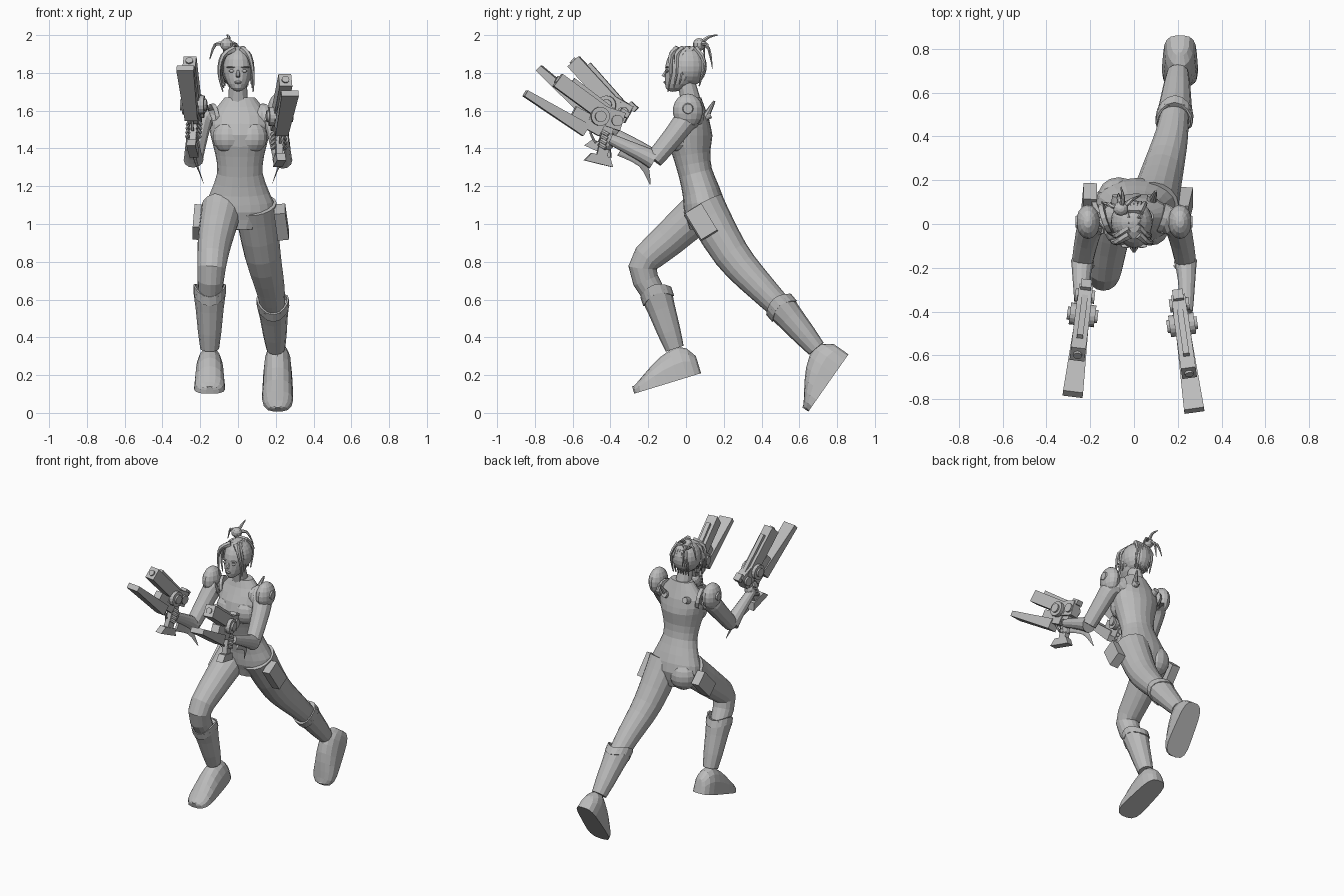
import bpy, bmesh
from math import sin, cos, pi, radians, sqrt
from mathutils import Vector, Matrix

default_cube = bpy.data.objects.get("Cube")
if default_cube:
    bpy.data.objects.remove(default_cube, do_unlink=True)

shade = (.5, .5, .5, 1)
grey = bpy.data.materials.new("plain_grey")
grey.use_nodes = True
grey.diffuse_color = shade
grey.node_tree.nodes["Principled BSDF"].inputs["Base Color"].default_value = shade
WORLD = Matrix.Identity(4)
SIDES = {"left": 1, "right": -1}


def finish(name, bm, matrix=WORLD):
    bmesh.ops.transform(bm, matrix=matrix, verts=bm.verts)
    bmesh.ops.recalc_face_normals(bm, faces=bm.faces)
    mesh = bpy.data.meshes.new(name)
    bm.to_mesh(mesh)
    bm.free()
    mesh.materials.append(grey)
    obj = bpy.data.objects.new(name, mesh)
    bpy.context.collection.objects.link(obj)
    return obj


def bridge(bm, loops, capped=True):
    """Join equal closed loops of vertices with quads."""
    for lower, upper in zip(loops, loops[1:]):
        for k in range(len(lower)):
            bm.faces.new((lower[k - 1], lower[k], upper[k], upper[k - 1]))
    if capped:
        bm.faces.new(loops[0])
        bm.faces.new(loops[-1])


def smooth_path(points, steps):
    """Pass a smooth curve through the given points."""
    points = [Vector(p) for p in points]
    padded = [points[0]] + points + [points[-1]]
    path = []
    for before, a, b, after in zip(padded, padded[1:], padded[2:], padded[3:]):
        for k in range(steps):
            t = k / steps
            leave, arrive = (b - before) / 2, (after - a) / 2
            curve = a + leave * t + (3 * (b - a) - 2 * leave - arrive) * t ** 2
            path.append(curve + (2 * (a - b) + leave + arrive) * t ** 3)
    return path + [points[-1]]


def skin(name, centres, widths, depths, sides=14, matrix=WORLD):
    """Cover a path with oval rings; four sides make a box section."""
    bm = bmesh.new()
    grow, turn = (sqrt(2), pi / 4) if sides == 4 else (1, 0)
    loops = []
    for i, (centre, width, depth) in enumerate(zip(centres, widths, depths)):
        tangent = (centres[min(i + 1, len(centres) - 1)] - centres[max(i - 1, 0)]).normalized()
        reference = Vector((0, 1, 0)) if abs(tangent.x) > .9 else Vector((1, 0, 0))
        across = (reference - tangent * reference.dot(tangent)).normalized()
        deep = tangent.cross(across)
        angles = [2 * pi * k / sides + turn for k in range(sides)]
        loops.append([bm.verts.new(centre + grow * (across * width * cos(a) + deep * depth * sin(a)))
                      for a in angles])
    bridge(bm, loops)
    return finish(name, bm, matrix)


def limb(name, path, start, end, sides=12, steps=3, flatten=1, matrix=WORLD):
    """Round tube along a path, tapering evenly from the start radius to the end radius."""
    centres = smooth_path(path, steps)
    last = len(centres) - 1
    radii = [start + (end - start) * i / last for i in range(last + 1)]
    return skin(name, centres, [r * flatten for r in radii], radii, sides, matrix)


def box(name, start, end, width, height, matrix=WORLD, end_width=None, end_height=None):
    return skin(name, [Vector(start), Vector(end)], [width, end_width or width],
                [height, end_height or height], sides=4, matrix=matrix)


def ball(name, centre, radii, matrix=WORLD, shape=None, keep=None, segments=14):
    bm = bmesh.new()
    bmesh.ops.create_uvsphere(bm, u_segments=segments, v_segments=segments // 2 + 2, radius=1)
    if shape:
        for vert in bm.verts:
            vert.co = shape(vert.co)
    scale = Matrix.Diagonal((*radii, 1))
    bmesh.ops.transform(bm, matrix=Matrix.Translation(centre) @ scale, verts=bm.verts)
    if keep:
        unwanted = [face for face in bm.faces if not keep(face.calc_center_median())]
        bmesh.ops.delete(bm, geom=unwanted, context='FACES')
    return finish(name, bm, matrix)


def placed(location, pitch, yaw=0):
    """Local -y becomes the forward direction, raised by pitch and turned by yaw."""
    turn = Matrix.Rotation(radians(yaw), 4, 'Z') @ Matrix.Rotation(radians(-pitch), 4, 'X')
    return Matrix.Translation(location) @ turn


# Torso: evenly spaced (depth position, half width, half depth) sections from crotch to neck
sections = [(.1, .1, .08), (.1, .185, .11), (.08, .155, .1), (.05, .12, .09),
            (.03, .13, .1), (.02, .155, .12), (.03, .16, .09), (.03, .08, .05)]
sections = smooth_path(sections, steps=2)
skin("torso", [Vector((.01, s.x, .97 + .05 * i)) for i, s in enumerate(sections)],
     [s.y for s in sections], [s.z for s in sections], sides=20)
limb("neck", [(0, .03, 1.63), (0, 0, 1.76)], start=.055, end=.045)
for tag, side in SIDES.items():
    ball(tag + "_chest", (.01 + side * .062, -.03, 1.46), (.085, .07, .085))
    ball(tag + "_seat", (.01 + side * .08, .13, 1.05), (.095, .085, .1))
    limb(tag + "_back_port", [(side * .08, .08, 1.56), (side * .08, .13, 1.58)], start=.025, end=.02, steps=1)
limb("left_back_spike", [(.08, .1, 1.56), (.1, .15, 1.65)], start=.022, end=.006, sides=8)

# Legs
limb("right_leg", [(-.085, .09, 1.08), (-.12, -.09, .92), (-.14, -.23, .77), (-.15, -.14, .58)],
     start=.11, end=.058, sides=16)
limb("left_leg", [(.09, .09, 1.1), (.13, .24, .84), (.17, .4, .66), (.19, .54, .52)],
     start=.115, end=.058, sides=16)


def boot(tag, top, ankle):
    limb(tag + "_boot", [top, ankle], start=.086, end=.05, sides=12)
    # Open collar, lifted at both sides of the leg
    bm = bmesh.new()
    axis = (Vector(top) - Vector(ankle)).normalized()
    across = Vector((1, 0, 0))
    deep = axis.cross(across)
    loops = []
    for height in (-.03, .02):
        loops.append([])
        for k in range(16):
            a = 2 * pi * k / 16
            outward = (across * cos(a) + deep * sin(a)) * .086
            loops[-1].append(bm.verts.new(Vector(top) + outward + axis * (height + .02 * cos(2 * a))))
    bridge(bm, loops, capped=False)
    collar = finish(tag + "_boot_collar", bm)
    collar.modifiers.new("thickness", 'SOLIDIFY').thickness = .01


def foot(tag, heel, pitch):
    # Half-oval sections above a flat rounded sole, from heel to toe
    bm = bmesh.new()
    loops = []
    for i in range(11):
        t = (1 - cos(pi * i / 10)) / 2
        width = .02 + (.05 + .018 * t) * (1 - abs(2 * t - 1) ** 5) ** .5
        height = max(.04, .17 * cos(1.5 * (t - .2)) ** 1.6 * min(1, .6 + 3 * t))
        arc = [pi * k / 8 for k in range(9)]
        loops.append([bm.verts.new((width * cos(a), -.37 * t, height * abs(sin(a)) ** .7)) for a in arc])
    bridge(bm, loops)
    finish(tag + "_foot", bm, placed(heel, pitch))


boot("right", top=(-.15, -.16, .64), ankle=(-.15, -.06, .34))
boot("left", top=(.185, .49, .575), ankle=(.2, .69, .34))
foot("right", heel=(-.15, .08, .21), pitch=-17)
foot("left", heel=(.21, .86, .31), pitch=-55)

# Hip pouches
box("left_pouch", start=(.22, .04, 1.08), end=(.24, .125, .94), width=.03, height=.05)
box("right_pouch", start=(-.2, .15, 1.07), end=(-.21, .04, .95), width=.03, height=.05)

# Arms, shoulder pads and forearm fins
for tag, side in SIDES.items():
    lift = 0 if side > 0 else .04
    elbow = (side * .235, -.17, 1.34)
    limb(tag + "_upper_arm", [(side * .12, .03, 1.57), (side * .19, 0, 1.55), (side * .215, -.07, 1.46), elbow],
         start=.07, end=.048)
    limb(tag + "_forearm", [elbow, (side * .24, -.25, 1.38 + lift / 2), (side * .24, -.4, 1.45 + lift)],
         start=.053, end=.028)
    ball(tag + "_shoulder_pad", (side * .21, .01, 1.6), (.055, .08, .09))
    limb(tag + "_pad_boss", [(side * .25, .01, 1.61), (side * .267, .01, 1.61)], start=.035, end=.025, steps=1)
    limb(tag + "_forearm_fin", [(side * .24, -.34, 1.4), (side * .22, -.23, 1.32), (side * .18, -.19, 1.21)],
         start=.045, end=.002, sides=8, flatten=.2)


def pistol(tag, matrix):
    def block(part, start, end, width, height, **ends):
        box(tag + part, (0, *start), (0, *end), width, height, matrix, **ends)

    def drum(part, inner, outer, y, z, radius):
        limb(tag + part, [(inner, y, z), (outer, y, z)], radius, radius, sides=16, steps=1, matrix=matrix)

    # Long squared barrel over a wide flat blade
    block("_barrel", start=(.06, .02), end=(-.29, .045), width=.034, height=.04)
    block("_barrel_rail", start=(.1, .06), end=(-.22, .09), width=.014, height=.012)
    block("_blade", start=(-.02, -.1), end=(-.4, -.106), width=.034, height=.035, end_width=.046, end_height=.018)
    block("_blade_mount", start=(.05, -.05), end=(-.13, -.06), width=.027, height=.04)
    block("_receiver", start=(.12, .04), end=(-.05, 0), width=.032, height=.05)
    block("_rear_sight", start=(.13, .085), end=(.08, .085), width=.024, height=.016)
    limb(tag + "_muzzle", [(0, -.28, .045), (0, -.3, .045)], start=.02, end=.02, steps=1, matrix=matrix)
    # Round side drums
    drum("_drum", -.058, .058, y=0, z=0, radius=.05)
    drum("_drum_hub", -.07, .07, y=0, z=0, radius=.03)
    drum("_rear_drum", -.045, .045, y=.09, z=.03, radius=.03)
    # Grip with flared base, and trigger guard
    block("_grip", start=(.07, -.02), end=(.13, -.19), width=.018, height=.028)
    block("_grip_base", start=(.115, -.17), end=(.13, -.215), width=.024, height=.05, end_height=.078)
    limb(tag + "_trigger_guard", [(0, .04, -.05), (0, 0, -.09), (0, .06, -.13)], start=.007, end=.007,
         sides=6, matrix=matrix)
    # Hand wrapped round the grip
    ball(tag + "_palm", (0, .11, -.09), (.037, .04, .055), matrix, segments=10)
    for k in range(4):
        y, z = .06 + .008 * k, -.06 - .022 * k
        limb(tag + "_finger", [(-.035, y + .03, z), (-.02, y, z), (.02, y, z), (.035, y + .03, z)],
             start=.012, end=.012, sides=6, steps=1, matrix=matrix)


pistol("left", placed((.22, -.46, 1.57), pitch=32, yaw=8))
pistol("right", placed((-.235, -.415, 1.63), pitch=43, yaw=-7))


# Head narrowing forward to the chin
def chin(point):
    low = max(0, -point.z)
    return Vector((point.x * (1 - .15 * low), point.y - .6 * low ** 2, point.z))


ball("head", (0, -.01, 1.82), (.08, .1, .12), shape=chin, segments=18)
limb("nose", [(0, -.1, 1.82), (0, -.12, 1.78)], start=.006, end=.012, sides=6, steps=1)
ball("lips", (0, -.11, 1.75), (.02, .01, .008), segments=8)
for tag, side in SIDES.items():
    ball(tag + "_eye", (side * .034, -.1, 1.81), (.016, .009, .008), segments=8)
    ball(tag + "_brow", (side * .035, -.1, 1.83), (.025, .01, .005), segments=8)

# Hair shell open at the face, with swept locks
ball("hair_cap", (-.01, .01, 1.835), (.096, .1, .108), segments=20,
     keep=lambda c: c.z > 1.75 and (c.y > -.04 or c.z > 1.89))
for tag, side in SIDES.items():
    for k in range(4):
        spread, y = side * (1 - .06 * k), -.08 + .03 * k
        limb(tag + "_side_lock", [(spread * .02, y + .03, 1.925), (spread * .07 - .01, y, 1.89),
                                  (spread * .09 - .01, y, 1.8), (spread * .08, y - .015, 1.7 + .02 * k)],
             start=.02, end=.003, sides=6)
for k in range(7):
    x = -.07 + .02 * k
    limb("back_lock", [(x / 2, .05, 1.93), (x, .095, 1.86), (x, .07, 1.73)], start=.018, end=.004, sides=6)

# Top knot and loose strands
knot = (-.06, .07, 1.95)
ball("top_knot", knot, (.036, .034, .034), segments=10)
strands = [((-.05, .12, 1.99), (-.06, .17, 2)), ((-.12, .09, 1.95), (-.15, .1, 1.87)),
           ((-.07, .12, 1.93), (-.07, .14, 1.82)), ((-.01, .11, 1.95), (.03, .13, 1.87))]
for middle, tip in strands:
    limb("loose_strand", [knot, middle, tip], start=.016, end=.002, sides=6)
